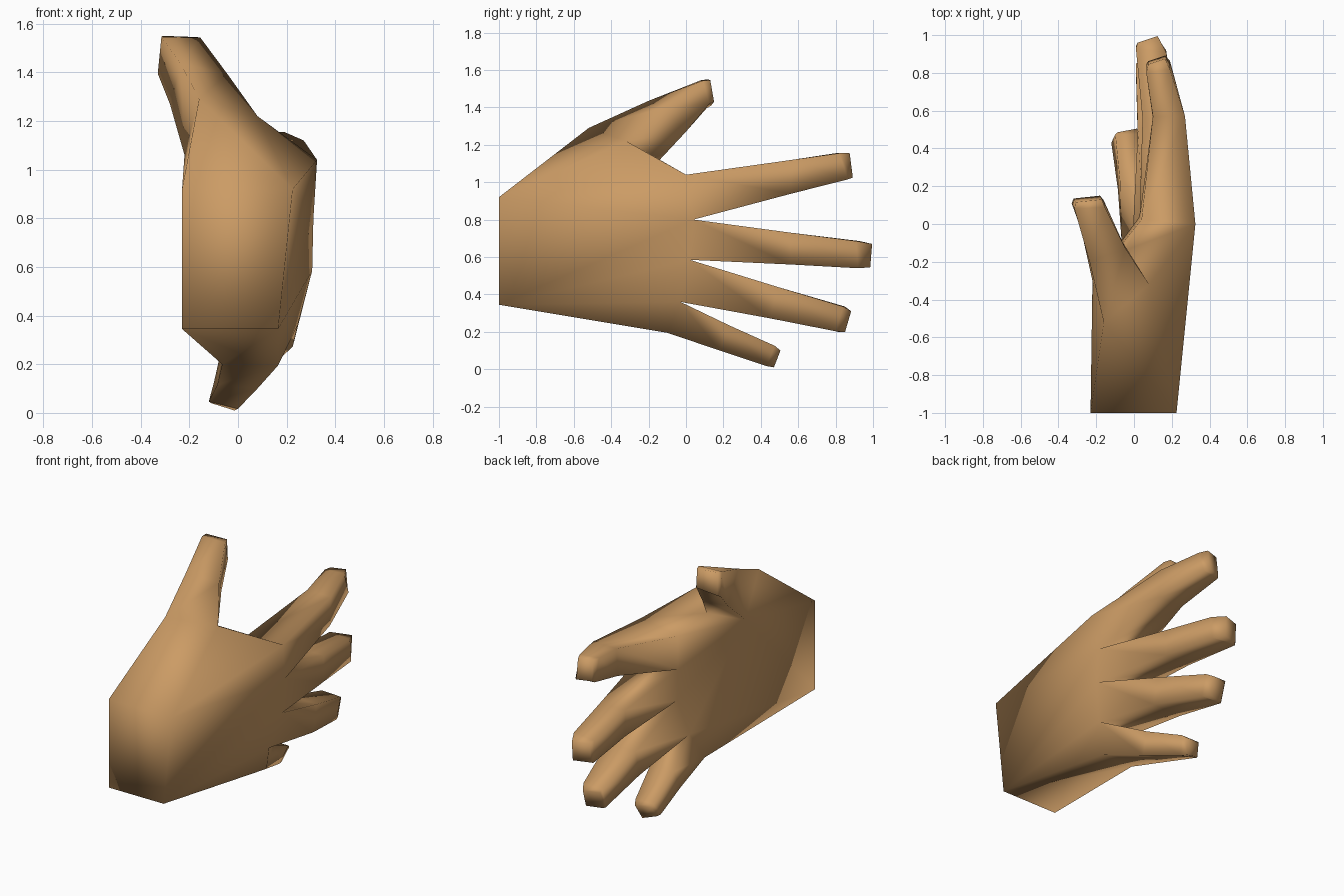
import bpy, bmesh

if "Cube" in bpy.data.objects:
    bpy.data.objects.remove(bpy.data.objects["Cube"])

skin = bpy.data.materials.new("tan_skin")
skin.diffuse_color = (0.60, 0.33, 0.13, 1)
skin.use_nodes = True
skin.node_tree.nodes["Principled BSDF"].inputs["Base Color"].default_value = skin.diffuse_color

bm = bmesh.new()


def v(x, y, z):
    return bm.verts.new((x, y, z))


def bridge(a, b):
    """Quads between two rings of equal length."""
    n = len(a)
    for i in range(n):
        bm.faces.new((a[i], a[(i + 1) % n], b[(i + 1) % n], b[i]))


def fan(apex, rim):
    """Triangles from one vertex to an open chain of vertices."""
    for a, b in zip(rim, rim[1:]):
        bm.faces.new((apex, a, b))


def digit(base, rings):
    """Tube through the rings, closed by a narrower blunt tip."""
    prev = base
    for ring in rings:
        cur = [v(*p) for p in ring]
        bridge(prev, cur)
        prev = cur
    bm.faces.new(prev)


def section(x0, x1, low, high, slant=0, roll=0):
    """Four-sided finger section; low and high are (y, z) points.
    slant moves the palm side along the finger, roll lifts its lower corner."""
    (yl, zl), (yh, zh) = low, high
    return [(x0 + roll * 0.7, yh + slant, zh), (x1 + roll, yh, zh),
            (x1, yl, zl), (x0, yl + slant, zl + roll)]


# Wrist end, closed
w_palm_low, w_palm_top = v(-0.23, -1, 0.345), v(-0.23, -1, 0.92)
w_back_top, w_back_low = v(0.225, -1, 0.92), v(0.165, -1, 0.345)
bm.faces.new((w_palm_low, w_palm_top, w_back_top, w_back_low))

# Finger roots, index side to little-finger side
palm = [v(0.04, 0.025, 1.01), v(0.03, 0.04, 0.8), v(0.05, 0.02, 0.585),
        v(-0.005, -0.03, 0.36), v(-0.065, -0.1, 0.2)]
back = [v(0.325, 0, 1.04), v(0.31, 0.04, 0.8), v(0.305, 0.02, 0.585),
        v(0.245, -0.03, 0.36), v(0.165, -0.1, 0.195)]

# Thumb root
t_top, t_back = v(-0.16, -0.52, 1.29), v(0.08, -0.32, 1.22)
t_web, t_palm = v(-0.05, -0.14, 1.12), v(-0.22, -0.30, 1.06)

# Palm, spread from the ball of the thumb
fan(t_palm, [t_web] + palm[:4] + [w_palm_low, w_palm_top])
fan(w_palm_low, palm[3:])
# Back of the hand
fan(w_back_top, [t_top, t_back] + back[:2] + [w_back_low])
fan(w_back_low, back[1:] + [palm[4], w_palm_low])
# Upper edge and thumb web
fan(t_top, [w_back_top, w_palm_top, t_palm])
bm.faces.new((t_web, t_back, back[0], palm[0]))

# Fingers: middle joint, tip and slanted blunt end sections
fingers = [
    [section(0.10, 0.27, (0.56, 0.938), (0.57, 1.12)),
     section(0.065, 0.19, (0.865, 1.015), (0.82, 1.155), -0.02),
     section(0.075, 0.165, (0.892, 1.025), (0.875, 1.155), -0.03)],
    [section(0.045, 0.225, (0.56, 0.56), (0.56, 0.73)),
     section(0.01, 0.17, (0.92, 0.54), (0.91, 0.685), 0.02),
     section(0.02, 0.125, (0.985, 0.545), (0.995, 0.67), -0.035)],
    [section(0.02, 0.225, (0.45, 0.272), (0.49, 0.44)),
     section(0.01, 0.15, (0.80, 0.203), (0.84, 0.335), 0.01),
     section(0.02, 0.125, (0.85, 0.198), (0.883, 0.31), -0.03)],
    [section(-0.085, 0.08, (0.18, 0.1), (0.23, 0.235), 0, 0.015),
     section(-0.12, 0.0, (0.43, 0.017), (0.475, 0.125), 0, 0.03),
     section(-0.11, -0.015, (0.47, 0.01), (0.505, 0.1), -0.02, 0.03)],
]
for i, rings in enumerate(fingers):
    digit([palm[i], back[i], back[i + 1], palm[i + 1]], rings)

# Thumb: joint, tip and blunt end
digit([t_top, t_back, t_web, t_palm], [
    [(-0.235, -0.2, 1.435), (-0.045, -0.13, 1.395),
     (-0.12, 0.0, 1.27), (-0.28, -0.03, 1.27)],
    [(-0.315, 0.08, 1.545), (-0.155, 0.09, 1.543),
     (-0.16, 0.125, 1.42), (-0.33, 0.11, 1.395)],
    [(-0.31, 0.115, 1.55), (-0.17, 0.13, 1.545),
     (-0.18, 0.15, 1.43), (-0.32, 0.135, 1.41)],
])

bmesh.ops.recalc_face_normals(bm, faces=bm.faces[:])
for f in bm.faces:
    f.smooth = True
mesh = bpy.data.meshes.new("hand")
bm.to_mesh(mesh)
bm.free()
mesh.materials.append(skin)
bpy.context.collection.objects.link(bpy.data.objects.new("hand", mesh))
